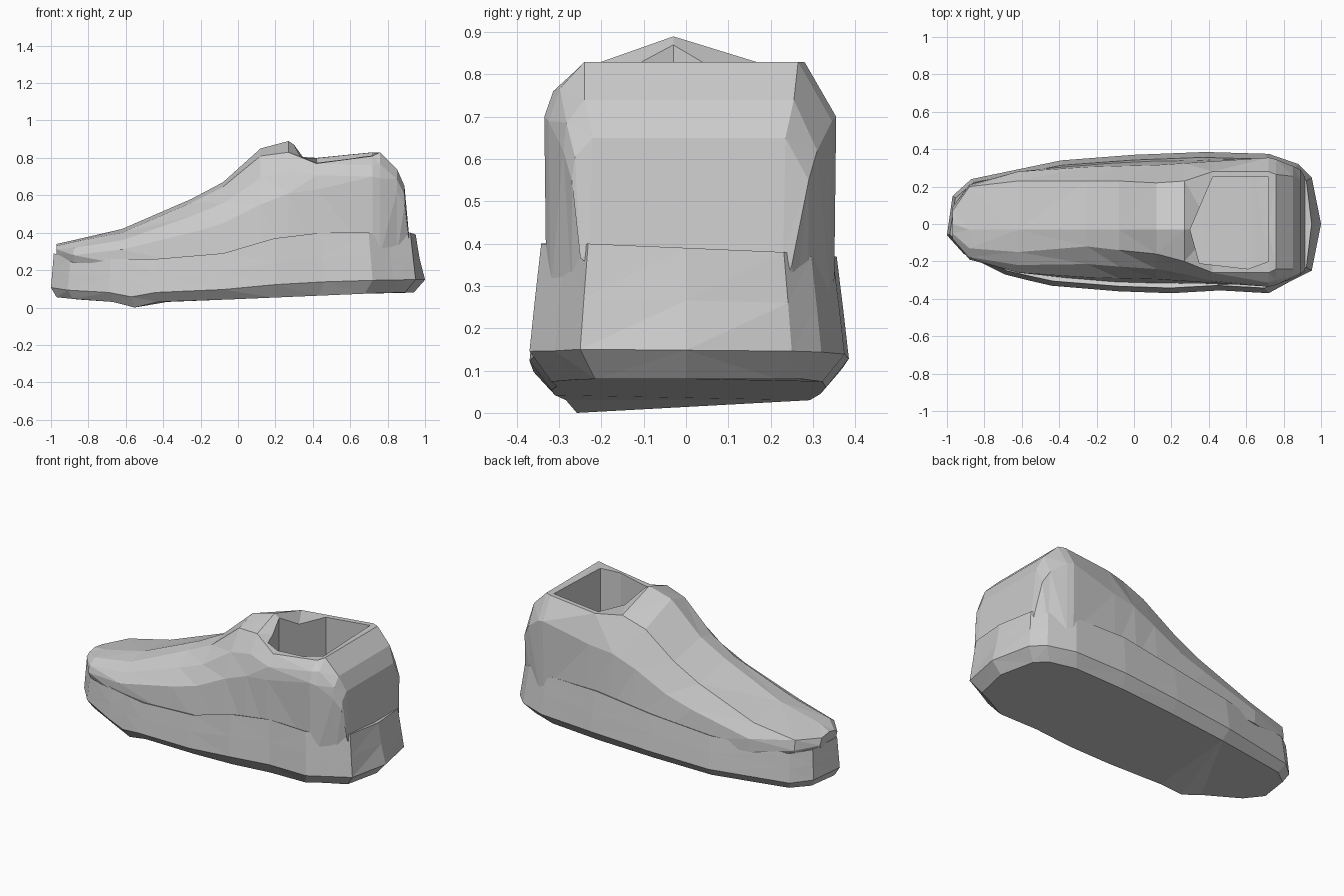
import bpy, bmesh


def make_loft(name, rings):
    """Skin a list of equal-length closed rings and cap both ends."""
    bm = bmesh.new()
    loops = [[bm.verts.new(p) for p in ring] for ring in rings]
    n = len(loops[0])
    for a, b in zip(loops, loops[1:]):
        for i in range(n):
            j = (i + 1) % n
            bm.faces.new((a[i], a[j], b[j], b[i]))
    bm.faces.new(loops[0])
    bm.faces.new(loops[-1])
    bmesh.ops.triangulate(bm, faces=bm.faces[:])
    bmesh.ops.recalc_face_normals(bm, faces=bm.faces[:])
    mesh = bpy.data.meshes.new(name)
    bm.to_mesh(mesh)
    bm.free()
    obj = bpy.data.objects.new(name, mesh)
    bpy.context.collection.objects.link(obj)
    return obj


# Sole: outline seen from above, with the height of its upper edge
outline = [
    (-1.0, -0.06, 0.29), (-0.91, -0.16, 0.26), (-0.69, -0.27, 0.26),
    (-0.57, -0.30, 0.26), (-0.44, -0.33, 0.26), (-0.08, -0.36, 0.29),
    (0.2, -0.37, 0.37), (0.46, -0.355, 0.40), (0.72, -0.37, 0.40),
    (0.83, -0.31, 0.39), (0.95, -0.25, 0.40), (1.0, 0.0, 0.39),
    (0.95, 0.25, 0.38), (0.88, 0.32, 0.37), (0.72, 0.375, 0.37),
    (0.38, 0.385, 0.37), (0.0, 0.37, 0.32), (-0.39, 0.34, 0.28),
    (-0.87, 0.24, 0.26), (-0.97, 0.15, 0.28)]


def bottom(x, y):
    dip = 0.03 if y < 0 and abs(x + 0.57) < 0.05 else 0
    return min(max(0.03, 0.045 + 0.04 * x, -0.1 * x - 0.045), 0.08) - dip


def sole_ring(sx, sy, t, x_max):
    ring = []
    for x, y, z in outline:
        b = bottom(x, y)
        px = min(x * (sx if x > 0 else (1 + sx) / 2), x_max)
        ring.append((px, y * sy, b + (z - b) * t))
    return ring


make_loft("sole", [
    sole_ring(0.94, 0.86, 0.0, 0.94), sole_ring(1.0, 1.0, 0.22, 1.0),
    sole_ring(0.985, 0.965, 0.6, 0.97), sole_ring(0.97, 0.925, 1.0, 0.95),
    sole_ring(0.88, 0.80, 0.93, 0.9)])

# Upper: x, base z, base half width, side half width, side z,
# front edge y, front edge z, ridge z, back edge y, back edge z
sections = [
    (-0.97, 0.27, 0.07, 0.08, 0.29, -0.05, 0.33, 0.34, 0.07, 0.33),
    (-0.88, 0.24, 0.18, 0.20, 0.28, -0.13, 0.35, 0.36, 0.20, 0.34),
    (-0.62, 0.23, 0.27, 0.27, 0.31, -0.15, 0.40, 0.42, 0.23, 0.39),
    (-0.25, 0.23, 0.31, 0.295, 0.40, -0.12, 0.56, 0.58, 0.23, 0.53),
    (-0.08, 0.24, 0.325, 0.30, 0.45, -0.14, 0.645, 0.67, 0.23, 0.62),
    (0.12, 0.26, 0.335, 0.305, 0.55, -0.16, 0.81, 0.85, 0.22, 0.76),
    (0.27, 0.28, 0.335, 0.315, 0.61, -0.20, 0.83, 0.89, 0.23, 0.81),
    (0.42, 0.28, 0.335, 0.325, 0.63, -0.26, 0.77, 0.79, 0.28, 0.80),
    (0.72, 0.28, 0.34, 0.345, 0.70, -0.26, 0.81, 0.82, 0.28, 0.83),
    (0.76, 0.28, 0.33, 0.335, 0.69, -0.24, 0.83, 0.83, 0.265, 0.83),
    (0.85, 0.28, 0.28, 0.30, 0.62, -0.24, 0.74, 0.74, 0.255, 0.74),
    (0.89, 0.28, 0.25, 0.28, 0.55, -0.22, 0.65, 0.65, 0.235, 0.65),
    (0.915, 0.28, 0.22, 0.24, 0.35, -0.23, 0.38, 0.38, 0.23, 0.38)]
rings = []
for x, zb, wb, wm, zm, yf, zf, zc, yk, zk in sections:
    c = 0.01
    shoulder = (x, 0.55 * yf + 0.45 * (c - wm) - 0.02, 0.55 * zf + 0.45 * zm)
    rings.append([(x, c - wb, zb), (x, c - wm, zm), shoulder, (x, yf, zf),
                  (x, -0.03 if x > -0.9 else 0.0, zc), (x, yk, zk),
                  (x, c + wm, zm), (x, c + wb, zb)])
upper = make_loft("upper", rings)

# Ankle opening
opening = [(0.30, -0.03), (0.35, -0.21), (0.61, -0.24), (0.72, -0.20),
           (0.72, 0.25), (0.42, 0.25)]
cutter = make_loft("opening_cutter",
                   [[(x, y, z) for x, y in opening] for z in (0.33, 1.1)])
cutter.hide_render = True
cutter.hide_viewport = True
cut = upper.modifiers.new("ankle_opening", 'BOOLEAN')
cut.operation = 'DIFFERENCE'
cut.solver = 'EXACT'
cut.object = cutter
